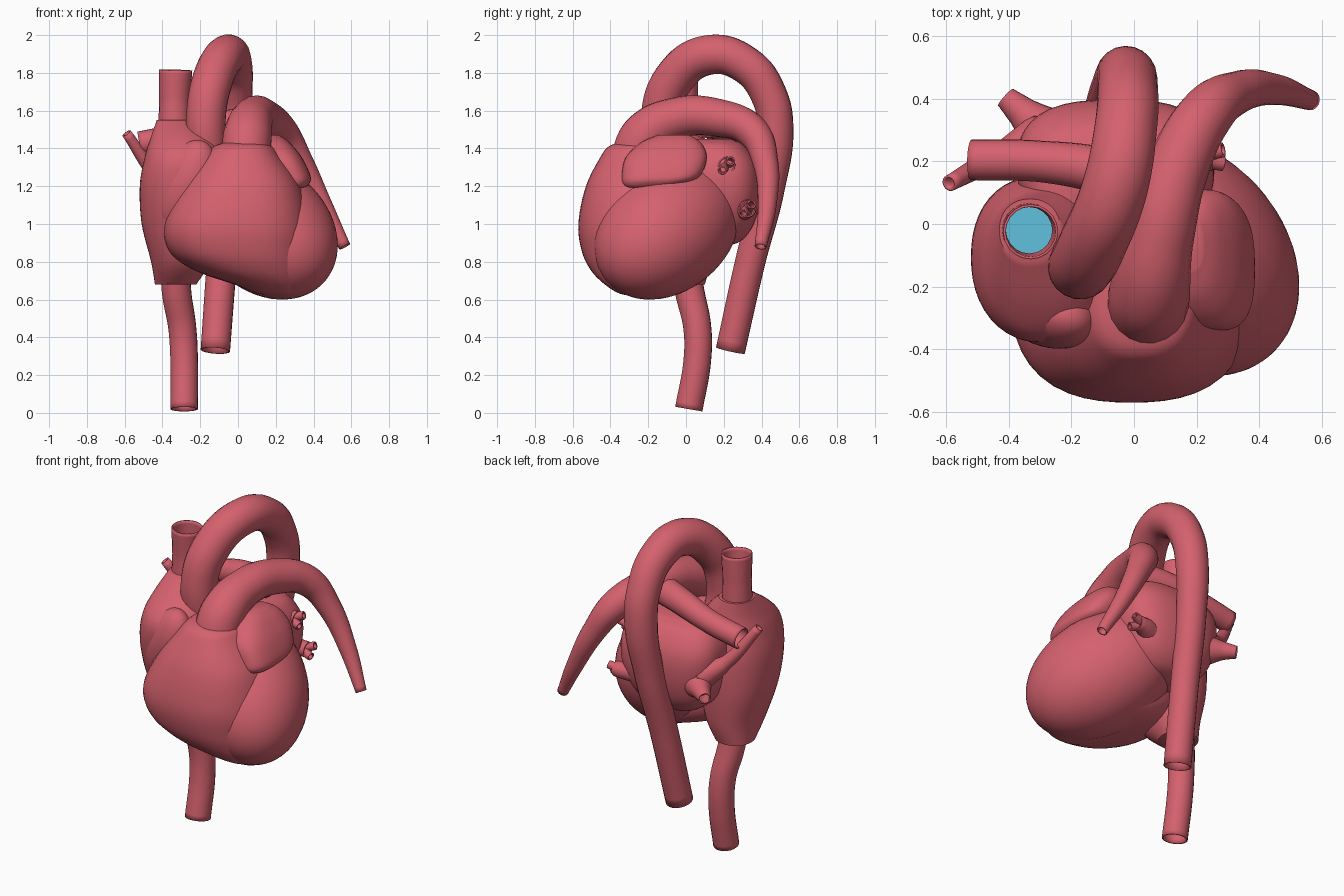
import bpy, bmesh
from math import sin, cos, pi, radians
from mathutils import Vector, Matrix

if "Cube" in bpy.data.objects:
    bpy.data.objects.remove(bpy.data.objects["Cube"])


def material(name, rgb):
    m = bpy.data.materials.new(name)
    m.use_nodes = True
    color = (*rgb, 1)
    m.diffuse_color = color
    bsdf = m.node_tree.nodes["Principled BSDF"]
    bsdf.inputs["Base Color"].default_value = color
    bsdf.inputs["Roughness"].default_value = 0.6
    return m


RED = material("muscle red", (0.66, 0.12, 0.155))
BLUE = material("inner blue", (0.12, 0.53, 0.74))


def finish(ob, mat=RED, angle=45):
    ob.data.materials.append(mat)
    bpy.ops.object.select_all(action='DESELECT')
    ob.select_set(True)
    bpy.context.view_layer.objects.active = ob
    if ob.type == 'CURVE':
        bpy.ops.object.convert(target='MESH')
        ob = bpy.context.object
        wall = ob.modifiers.new("wall", 'SOLIDIFY')
        wall.thickness = 0.008
        wall.offset = -1
    bpy.ops.object.shade_smooth_by_angle(angle=radians(angle))
    return ob


def from_bmesh(name, bm, mat=RED):
    bmesh.ops.recalc_face_normals(bm, faces=bm.faces[:])
    me = bpy.data.meshes.new(name)
    bm.to_mesh(me)
    bm.free()
    ob = bpy.data.objects.new(name, me)
    bpy.context.collection.objects.link(ob)
    return finish(ob, mat)


def spline(a, b, c, d, t):
    return 0.5 * (2 * b + (c - a) * t + (2 * a - 5 * b + 4 * c - d) * t * t
                  + (3 * b - a - 3 * c + d) * t ** 3)


def loft(name, rings, power=2.0, sides=48, steps=6):
    """Stack rounded rings given as (z, x min, x max, y min, y max)."""
    fine, last = [], len(rings) - 1
    for i in range(last):
        four = [rings[max(0, min(last, i + k))] for k in (-1, 0, 1, 2)]
        for s in range(steps):
            fine.append([spline(*v, s / steps) for v in zip(*four)])
    fine.append(rings[-1])
    bm = bmesh.new()
    loops = []
    for z, x0, x1, y0, y1 in fine:
        loop = []
        for j in range(sides):
            c, s = cos(2 * pi * j / sides), sin(2 * pi * j / sides)
            k = (abs(c) ** power + abs(s) ** power) ** (-1 / power)
            loop.append(bm.verts.new(((x0 + x1) / 2 + c * k * (x1 - x0) / 2,
                                      (y0 + y1) / 2 + s * k * (y1 - y0) / 2, z)))
        loops.append(loop)
    for a, b in zip(loops, loops[1:]):
        for j in range(sides):
            n = (j + 1) % sides
            bm.faces.new((a[j], a[n], b[n], b[j]))
    bm.faces.new(loops[0])
    bm.faces.new(loops[-1])
    return from_bmesh(name, bm)


def egg(name, center, axis, length, width, depth=None):
    bm = bmesh.new()
    bmesh.ops.create_uvsphere(bm, u_segments=48, v_segments=32, radius=1)
    turn = Vector(axis).to_track_quat('Z', 'Y').to_matrix().to_4x4()
    size = Matrix.Diagonal((width, depth or width, length, 1))
    bm.transform(Matrix.Translation(center) @ turn @ size)
    return from_bmesh(name, bm)


def tube(name, path):
    """Open vessel through points given as (x, y, z, radius)."""
    cu = bpy.data.curves.new(name, 'CURVE')
    cu.dimensions = '3D'
    cu.bevel_depth = 1
    cu.bevel_resolution = 8
    cu.resolution_u = 10
    cu.use_fill_caps = False
    sp = cu.splines.new('BEZIER')
    sp.bezier_points.add(len(path) - 1)
    for p, (x, y, z, r) in zip(sp.bezier_points, path):
        p.co = (x, y, z)
        p.radius = r
        p.handle_left_type = p.handle_right_type = 'AUTO'
    ob = bpy.data.objects.new(name, cu)
    bpy.context.collection.objects.link(ob)
    return finish(ob)


# Ventricles
egg("left_ventricle", (0.15, -0.10, 0.97), (0.576, -0.628, -0.524), 0.46, 0.33)
loft("right_ventricle", [
    (0.62, 0.16, 0.30, -0.30, -0.12), (0.635, 0.09, 0.33, -0.36, -0.04),
    (0.68, -0.02, 0.36, -0.43, 0.05), (0.75, -0.22, 0.37, -0.50, 0.10),
    (0.85, -0.36, 0.375, -0.55, 0.12), (1.0, -0.39, 0.375, -0.57, 0.12),
    (1.2, -0.30, 0.33, -0.53, 0.12), (1.36, -0.18, 0.22, -0.45, 0.02),
    (1.41, -0.13, 0.18, -0.41, -0.03), (1.43, -0.08, 0.13, -0.36, -0.08)], 2.5)

# Atria and their ear-like pouches
loft("right_atrium", [
    (0.68, -0.44, -0.22, -0.12, 0.10), (0.8, -0.46, -0.15, -0.24, 0.13),
    (1.0, -0.51, -0.10, -0.32, 0.15), (1.2, -0.52, -0.08, -0.37, 0.15),
    (1.35, -0.495, -0.08, -0.37, 0.13), (1.45, -0.465, -0.13, -0.28, 0.10),
    (1.55, -0.43, -0.235, -0.12, 0.08)], 2.2)
egg("right_auricle", (-0.28, -0.27, 1.20), (0.38, -0.15, 0.9), 0.26, 0.12, 0.15)
loft("left_atrium", [
    (0.88, -0.15, 0.05, 0.05, 0.20), (0.91, -0.23, 0.12, 0.0, 0.29),
    (1.0, -0.32, 0.20, -0.02, 0.36), (1.15, -0.36, 0.25, -0.02, 0.395),
    (1.3, -0.37, 0.25, -0.02, 0.385), (1.41, -0.32, 0.19, -0.02, 0.32),
    (1.45, -0.22, 0.10, 0.02, 0.24)], 2.8)
loft("left_auricle", [
    (1.19, 0.22, 0.34, -0.30, -0.10), (1.205, 0.18, 0.37, -0.33, -0.03),
    (1.25, 0.14, 0.385, -0.34, 0.07), (1.35, 0.10, 0.34, -0.32, 0.11),
    (1.43, 0.09, 0.275, -0.24, 0.08), (1.47, 0.11, 0.22, -0.15, 0.02)], 2.8)

# Great arteries
tube("aorta", [
    (-0.15, -0.10, 1.28, 0.10), (-0.17, -0.135, 1.55, 0.105),
    (-0.135, -0.07, 1.76, 0.108), (-0.06, 0.12, 1.895, 0.106),
    (-0.025, 0.32, 1.84, 0.10), (-0.02, 0.44, 1.68, 0.096),
    (-0.025, 0.475, 1.5, 0.094), (-0.05, 0.44, 1.2, 0.085),
    (-0.085, 0.34, 0.8, 0.08), (-0.12, 0.235, 0.33, 0.078)])
tube("pulmonary_trunk", [
    (0.04, -0.28, 1.30, 0.13), (0.05, -0.22, 1.46, 0.13),
    (0.08, -0.05, 1.56, 0.11), (0.14, 0.18, 1.56, 0.10),
    (0.23, 0.35, 1.49, 0.088), (0.33, 0.42, 1.33, 0.068),
    (0.45, 0.43, 1.1, 0.05), (0.565, 0.395, 0.88, 0.032)])
tube("right_pulmonary_artery", [
    (0.12, 0.10, 1.54, 0.085), (-0.10, 0.17, 1.52, 0.075),
    (-0.30, 0.20, 1.47, 0.066), (-0.52, 0.205, 1.425, 0.065)])

# Great veins
tube("upper_vein", [
    (-0.335, -0.02, 1.48, 0.088), (-0.335, -0.02, 1.65, 0.082),
    (-0.33, -0.025, 1.815, 0.088)])
tube("lower_vein", [
    (-0.33, 0.0, 0.75, 0.08), (-0.325, 0.02, 0.64, 0.078),
    (-0.295, 0.06, 0.45, 0.074), (-0.285, 0.06, 0.28, 0.073),
    (-0.285, 0.015, 0.02, 0.073)])

# Blue floor inside the upper vein
bm = bmesh.new()
bmesh.ops.create_circle(bm, cap_ends=True, segments=32, radius=0.078)
bm.transform(Matrix.Translation((-0.335, -0.022, 1.58)))
from_bmesh("vein_floor", bm, BLUE)

# Small lung veins
tube("right_upper_lung_vein", [
    (-0.30, 0.27, 1.16, 0.08), (-0.43, 0.215, 1.26, 0.04), (-0.59, 0.13, 1.48, 0.026)])
tube("right_lower_lung_vein", [
    (-0.26, 0.27, 1.12, 0.10), (-0.36, 0.36, 1.11, 0.05), (-0.41, 0.405, 1.10, 0.036)])
for label, y, z in (("upper", 0.215, 1.31), ("lower", 0.325, 1.08)):
    tube("left_" + label + "_lung_vein", [
        (0.14, y - 0.03, z, 0.065), (0.22, y, z, 0.047), (0.25, y, z, 0.045)])
    for side in (-1, 1):
        tube("left_" + label + "_lung_vein_branch", [
            (0.21, y, z, 0.025), (0.25, y + 0.015 * side, z + 0.015 * side, 0.025),
            (0.285, y + 0.022 * side, z + 0.025 * side, 0.024)])
